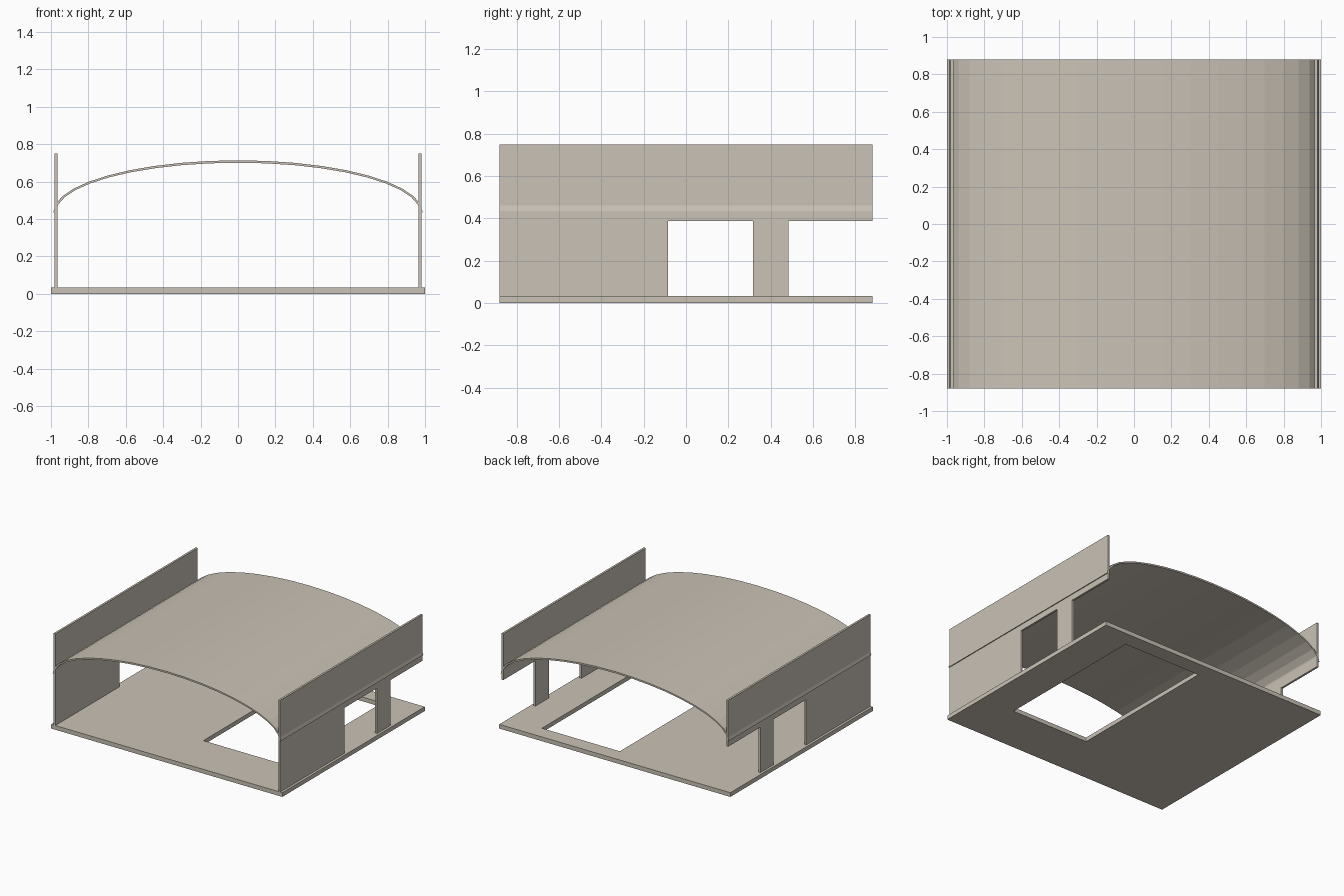
import bpy, bmesh, math
from mathutils import Vector

if "Cube" in bpy.data.objects:
    bpy.data.objects.remove(bpy.data.objects["Cube"])

HALF_Y = 0.88
FLOOR_Z = 0.033

stone = bpy.data.materials.new("warm_beige")
stone.diffuse_color = (0.59, 0.54, 0.465, 1)
stone.use_nodes = True
stone.node_tree.nodes["Principled BSDF"].inputs["Base Color"].default_value = stone.diffuse_color


def extruded(name, faces, direction):
    """Extrude a flat set of joined faces along a direction."""
    bm = bmesh.new()
    for pts in faces:
        bm.faces.new([bm.verts.new(p) for p in pts])
    bmesh.ops.remove_doubles(bm, verts=bm.verts, dist=1e-5)
    ext = bmesh.ops.extrude_face_region(bm, geom=bm.faces[:], use_keep_orig=True)
    moved = [g for g in ext["geom"] if isinstance(g, bmesh.types.BMVert)]
    bmesh.ops.translate(bm, verts=moved, vec=Vector(direction))
    bmesh.ops.recalc_face_normals(bm, faces=bm.faces)
    mesh = bpy.data.meshes.new(name)
    bm.to_mesh(mesh)
    bm.free()
    mesh.materials.append(stone)
    obj = bpy.data.objects.new(name, mesh)
    bpy.context.collection.objects.link(obj)
    return obj


# Floor slab: 3 x 3 cells with the middle cell left open
xs = [-1, 0.04, 0.715, 1]
ys = [-HALF_Y, -0.485, 0.76, HALF_Y]
cells = [[(xs[i], ys[j], 0), (xs[i + 1], ys[j], 0),
          (xs[i + 1], ys[j + 1], 0), (xs[i], ys[j + 1], 0)]
         for i in range(3) for j in range(3) if (i, j) != (1, 1)]
extruded("floor_slab", cells, (0, 0, FLOOR_Z))

# Side walls: solid front part, doorway, pillar, open rear bay, parapet
wall = [(-HALF_Y, FLOOR_Z), (-0.085, FLOOR_Z), (-0.085, 0.388), (0.317, 0.388),
        (0.317, FLOOR_Z), (0.483, FLOOR_Z), (0.483, 0.388), (HALF_Y, 0.388),
        (HALF_Y, 0.75), (-HALF_Y, 0.75)]
for name, side in (("right_wall", 1), ("left_wall", -1)):
    extruded(name, [[(side * 0.965, y, z) for y, z in wall]], (side * 0.016, 0, 0))

# Vaulted roof: thin half-ellipse shell
SEG = 20


def arc(k, a, b):
    t = math.pi * k / SEG
    return (a * math.cos(t), -HALF_Y, 0.435 + b * math.sin(t))


outer, inner = (0.988, 0.279), (0.974, 0.266)
strips = [[arc(k, *outer), arc(k + 1, *outer), arc(k + 1, *inner), arc(k, *inner)]
          for k in range(SEG)]
extruded("vaulted_roof", strips, (0, 2 * HALF_Y, 0))
